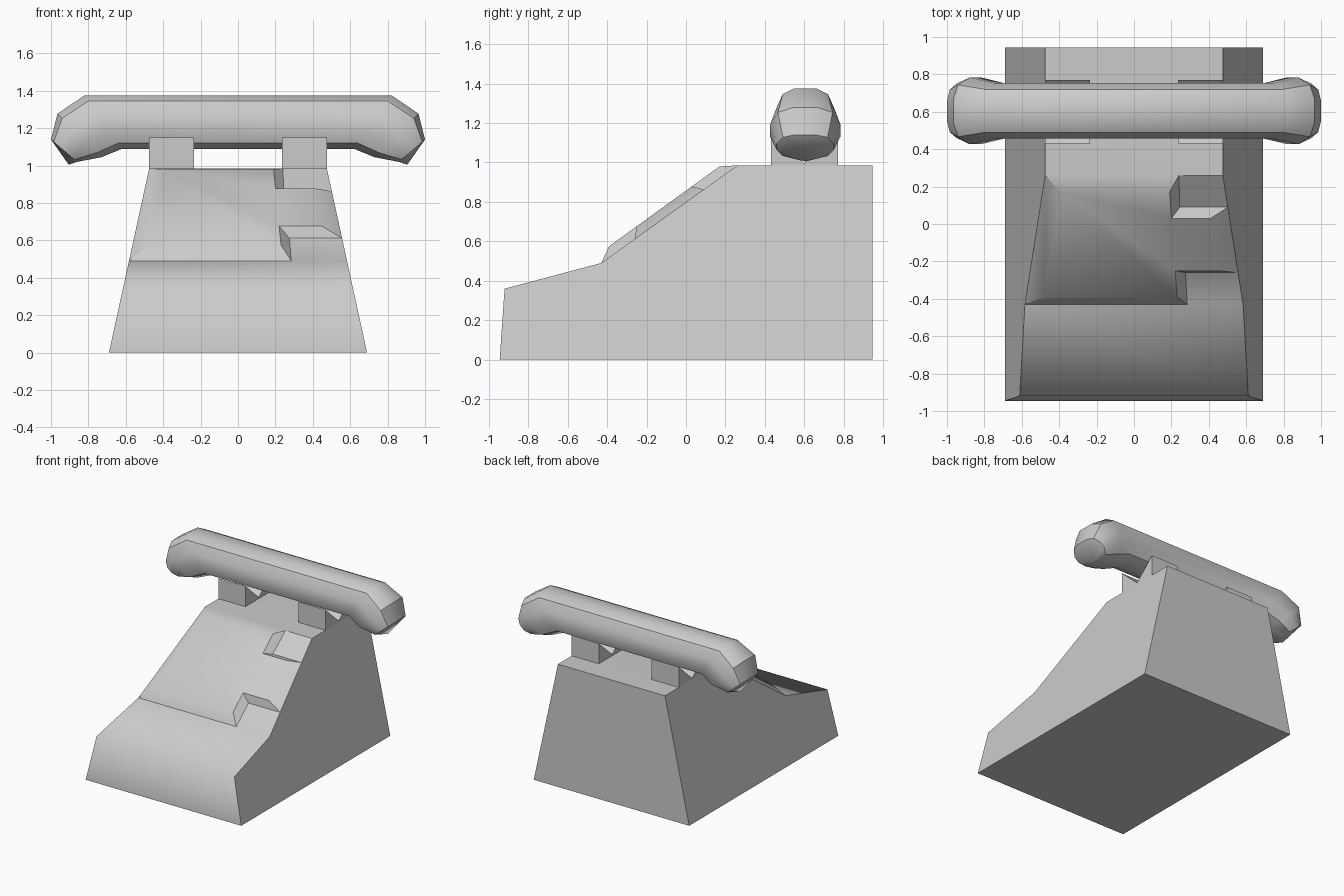
import bpy, bmesh, math

if "Cube" in bpy.data.objects:
    bpy.data.objects.remove(bpy.data.objects["Cube"])


def finish(name, bm, soft=lambda e: False, limit=35):
    """Weld, orient, mark creases sharp and link as an object."""
    bmesh.ops.remove_doubles(bm, verts=bm.verts, dist=0.0005)
    bmesh.ops.recalc_face_normals(bm, faces=bm.faces)
    for f in bm.faces:
        f.smooth = True
    for e in bm.edges:
        if len(e.link_faces) == 2:
            e.smooth = e.calc_face_angle() < math.radians(limit) or soft(e)
    me = bpy.data.meshes.new(name)
    bm.to_mesh(me)
    bm.free()
    ob = bpy.data.objects.new(name, me)
    bpy.context.collection.objects.link(ob)
    return ob


def face(bm, pts):
    return bm.faces.new([bm.verts.new(p) for p in pts])


def width(z):
    return 0.69 - 0.2183 * z


def slope(y):
    return 0.49 + 0.7174 * (y + 0.43)


# Body: tapered side profile, slope left open for the raised panel
bm = bmesh.new()
profile = [(-0.945, 0), (-0.92, 0.36), (-0.43, 0.49), (0.26, 0.985), (0.945, 0.985), (0.945, 0)]
for i, (a, b) in enumerate(zip(profile, profile[1:] + profile[:1])):
    if i == 2:
        continue
    pts = [(s * width(p[1]), *p) for s, p in ((-1, a), (1, a), (1, b), (-1, b))]
    if i == 1:
        pts.insert(3, (0.285, -0.43, 0.49))
    if i == 3:
        pts.insert(1, (0.24, 0.26, 0.985))
    face(bm, pts)
face(bm, [(-width(z), y, z) for y, z in profile])
steps = [(y, slope(y)) for y in (-0.26, 0.09)]
face(bm, [(width(z), y, z) for y, z in profile[:3] + steps + profile[3:]])

# Raised panel with two notches on its right side
base = [(-width(0.49), -0.43), (0.285, -0.43), (0.275, -0.26), (width(steps[0][1]), -0.26),
        (width(steps[1][1]), 0.09), (0.245, 0.09), (0.24, 0.26), (-width(0.985), 0.26)]
top = [(-0.48, -0.39), (0.23, -0.39), (0.22, -0.25), (0.45, -0.25),
       (0.41, 0.03), (0.2, 0.03), (0.19, 0.17), (-0.39, 0.17)]
base = [(x, y, slope(y)) for x, y in base]
top = [(x, y, 0.575 + 0.723 * (y + 0.39)) for x, y in top]
face(bm, top)
for i in range(8):
    j = (i + 1) % 8
    face(bm, [base[i], base[j], top[j], top[i]])
face(bm, [base[1], (width(0.49), -0.43, 0.49), base[3], base[2]])
face(bm, [base[5], base[4], (width(0.985), 0.26, 0.985), base[6]])
finish("phone_body", bm,
       lambda e: all(abs(v.co.z - 0.36) < 0.001 for v in e.verts)
       and abs(e.verts[0].co.y - e.verts[1].co.y) < 0.001)

# Cradle posts with a V cut on top
cradle = [(0.43, 0.98), (0.43, 1.15), (0.6, 0.995), (0.77, 1.15), (0.77, 0.98)]
for side, s in (("left", -1), ("right", 1)):
    bm = bmesh.new()
    f = face(bm, [(s * 0.235, y, z) for y, z in cradle])
    ext = bmesh.ops.extrude_face_region(bm, geom=[f], use_keep_orig=True)["geom"]
    bmesh.ops.translate(bm, verts=[v for v in ext if isinstance(v, bmesh.types.BMVert)],
                        vec=(s * 0.24, 0, 0))
    finish(side + "_cradle", bm)

# Handset: twelve-sided tube lofted through slanted rings, drooping at both ends
quarter = [(0.37, 1.0), (0.78, 0.79), (1.0, 0.27)]
half = quarter + [(u, -v) for u, v in reversed(quarter)]
section = half + [(-u, v) for u, v in reversed(half)]
# each ring: top x, top z, bottom x, bottom z, half width
rings = [(0.82, 1.376, 0.62, 1.09, 0.148),
         (0.965, 1.278, 0.73, 1.045, 0.178),
         (1.0, 1.14, 0.86, 1.02, 0.145)]
bm = bmesh.new()
loops = []
for s, group in ((-1, rings[::-1]), (1, rings)):
    for tx, tz, bx, bz, w in group:
        loops.append([bm.verts.new((s * (bx + (tx - bx) * (v + 1) / 2), 0.605 + u * w,
                                    bz + (tz - bz) * (v + 1) / 2)) for u, v in section])
for a, b in zip(loops, loops[1:]):
    for i in range(12):
        j = (i + 1) % 12
        bm.faces.new([a[i], a[j], b[j], b[i]])
for s, loop in ((-1, loops[0]), (1, loops[-1])):
    tip = bm.verts.new((s * 0.905, 0.605, 1.005))
    for i in range(12):
        bm.faces.new([loop[i], loop[(i + 1) % 12], tip])
finish("handset", bm)
